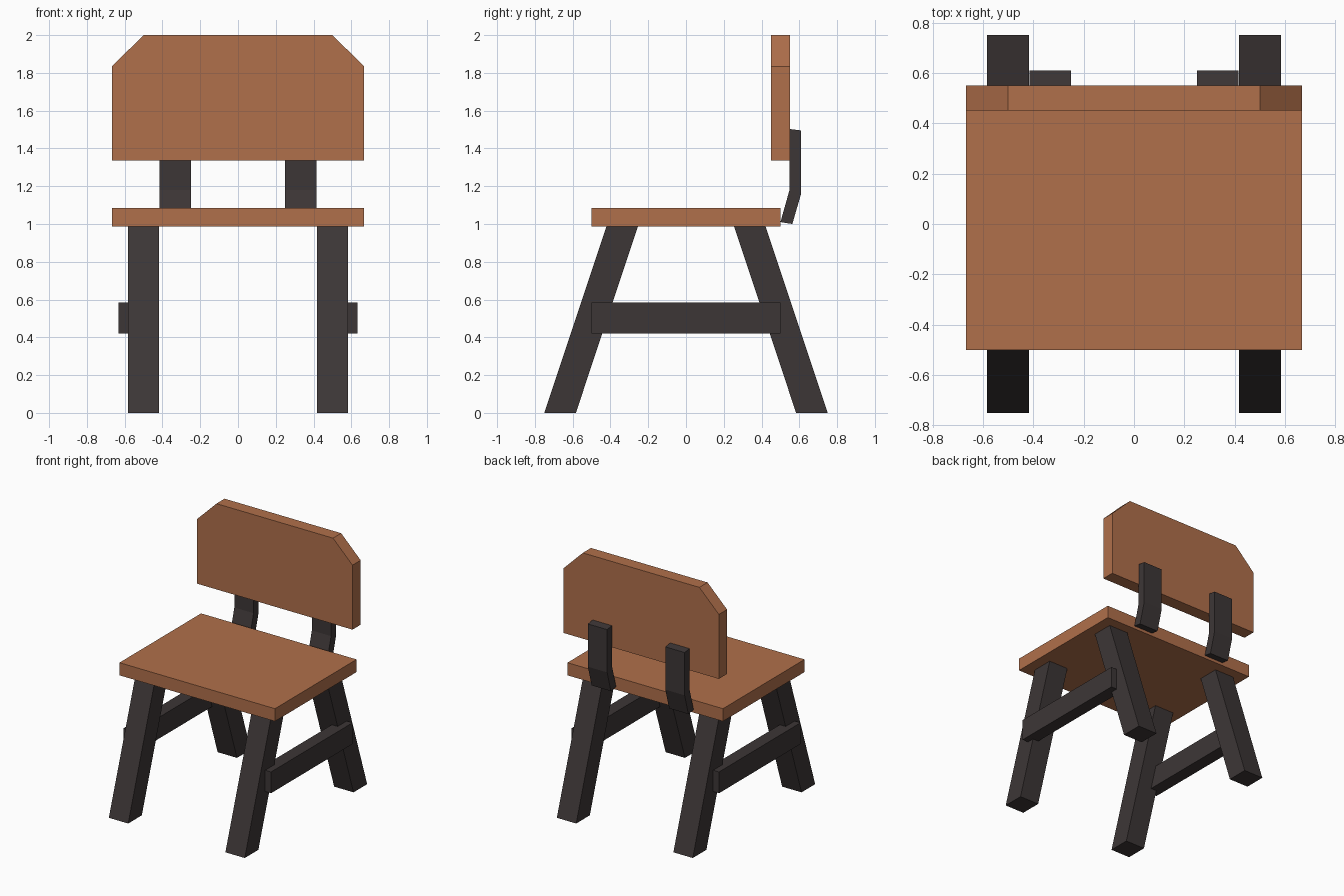
import bpy, bmesh
from mathutils import Vector

if "Cube" in bpy.data.objects:
    bpy.data.objects.remove(bpy.data.objects["Cube"])


def material(name, rgb):
    m = bpy.data.materials.new(name)
    m.diffuse_color = (*rgb, 1)
    m.use_nodes = True
    m.node_tree.nodes["Principled BSDF"].inputs["Base Color"].default_value = m.diffuse_color
    return m


WOOD = material("warm brown wood", (0.434, 0.160, 0.070))
DARK = material("dark charcoal wood", (0.046, 0.037, 0.037))


def prism(name, profile, axis, lo, hi, mat, mirror=False):
    """Extrude a flat profile along x (y,z points) or y (x,z points)."""
    bm = bmesh.new()
    if axis == "x":
        pts, step = [(lo, a, b) for a, b in profile], Vector((hi - lo, 0, 0))
    else:
        pts, step = [(a, lo, b) for a, b in profile], Vector((0, hi - lo, 0))
    face = bm.faces.new([bm.verts.new(p) for p in pts])
    out = bmesh.ops.extrude_face_region(bm, geom=[face])["geom"]
    bmesh.ops.translate(bm, vec=step, verts=[v for v in out if isinstance(v, bmesh.types.BMVert)])
    bmesh.ops.recalc_face_normals(bm, faces=bm.faces)
    mesh = bpy.data.meshes.new(name)
    bm.to_mesh(mesh)
    bm.free()
    mesh.materials.append(mat)
    ob = bpy.data.objects.new(name, mesh)
    bpy.context.collection.objects.link(ob)
    if mirror:
        ob.modifiers.new("left and right", "MIRROR").use_mirror_merge = False
    return ob


def rect(a0, a1, b0, b1):
    return [(a0, b0), (a1, b0), (a1, b1), (a0, b1)]


# Seat board
prism("seat", rect(-0.5, 0.5, 0.987, 1.085), "x", -0.667, 0.667, WOOD)

# Backrest board with clipped upper corners
prism("backrest", [(-0.667, 1.335), (0.667, 1.335), (0.667, 1.835), (0.5, 2.0),
                   (-0.5, 2.0), (-0.667, 1.835)], "y", 0.45, 0.55, WOOD)

# Splayed legs, tops tucked into the seat
for name, s in (("front_legs", -1), ("back_legs", 1)):
    leg = [(s * 0.583, 0), (s * 0.75, 0), (s * 0.417, 1.0), (s * 0.25, 1.0)]
    prism(name, leg, "x", 0.417, 0.583, DARK, mirror=True)

# Side stretchers
prism("side_stretchers", rect(-0.5, 0.5, 0.42, 0.585), "x", 0.533, 0.633, DARK, mirror=True)

# Bent brackets joining seat and backrest
bracket = [(0.5, 1.01), (0.563, 1.0), (0.61, 1.163), (0.61, 1.495), (0.548, 1.503), (0.548, 1.18)]
prism("back_brackets", bracket, "x", 0.25, 0.415, DARK, mirror=True)
